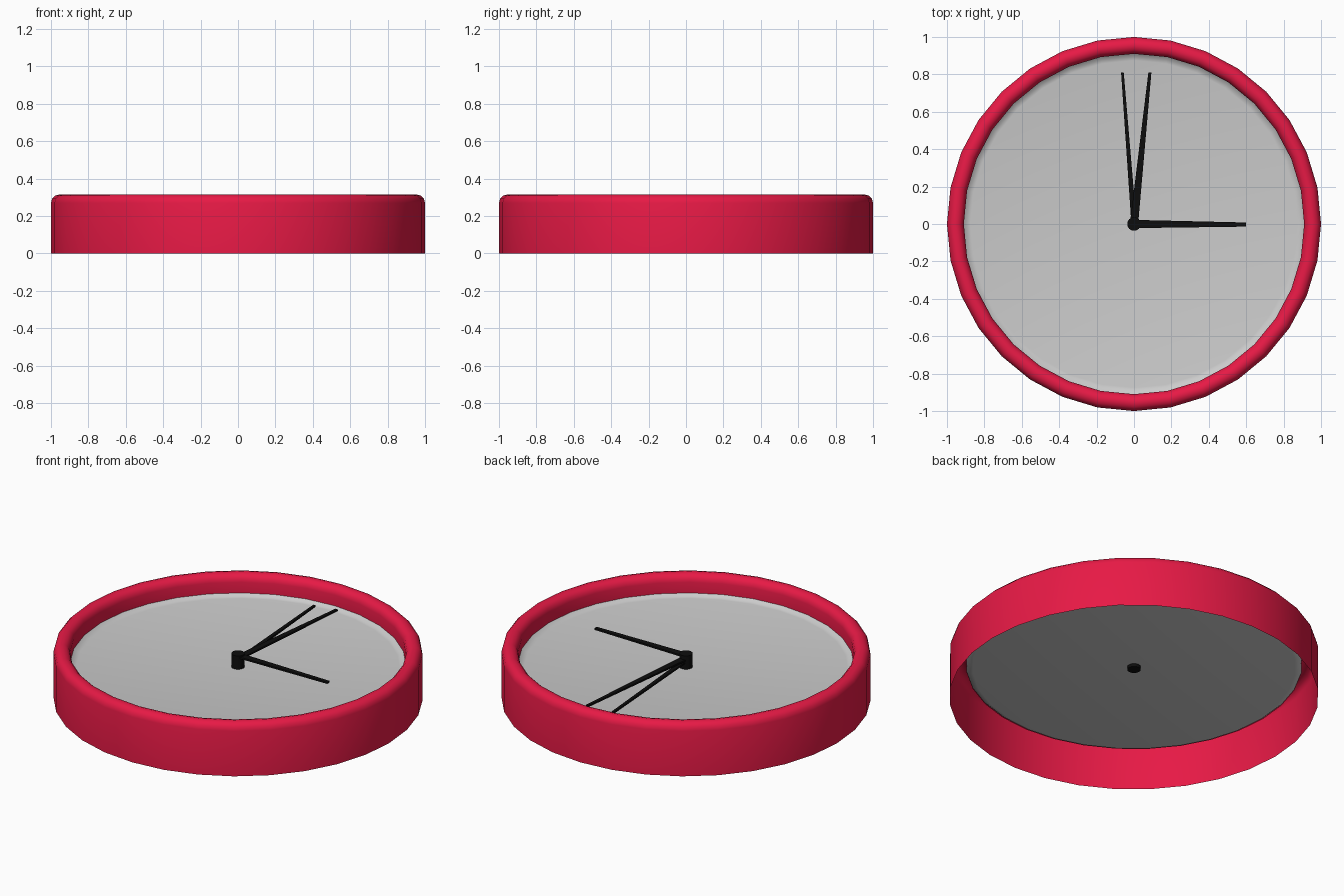
import bpy, bmesh, math

if "Cube" in bpy.data.objects:
    bpy.data.objects.remove(bpy.data.objects["Cube"])

SIDES = 32


def material(name, rgb):
    m = bpy.data.materials.new(name)
    m.diffuse_color = (*rgb, 1)
    m.use_nodes = True
    m.node_tree.nodes["Principled BSDF"].inputs["Base Color"].default_value = m.diffuse_color
    return m


red = material("red", (0.80, 0.01, 0.06))
black = material("black", (0.004, 0.004, 0.004))


def finish(name, bm, mat=None, smooth=True):
    bmesh.ops.recalc_face_normals(bm, faces=bm.faces)
    me = bpy.data.meshes.new(name)
    bm.to_mesh(me)
    bm.free()
    ob = bpy.data.objects.new(name, me)
    bpy.context.collection.objects.link(ob)
    if mat:
        me.materials.append(mat)
    if smooth:
        bpy.ops.object.select_all(action='DESELECT')
        ob.select_set(True)
        bpy.context.view_layer.objects.active = ob
        bpy.ops.object.shade_smooth_by_angle(angle=math.radians(50))
    return ob


def lathe(name, profile, sides, mat=None, caps=()):
    """Revolve (radius, z) points about z; caps lists ring indices to fill."""
    bm = bmesh.new()
    rings = []
    for r, z in profile:
        rings.append([bm.verts.new((r * math.cos(2 * math.pi * i / sides),
                                    r * math.sin(2 * math.pi * i / sides), z))
                      for i in range(sides)])
    for a, b in zip(rings, rings[1:]):
        for i in range(sides):
            j = (i + 1) % sides
            bm.faces.new((a[i], a[j], b[j], b[i]))
    for c in caps:
        bm.faces.new(rings[c])
    return finish(name, bm, mat)


def hand(name, tip, z, base_half, tip_half, thick=0.01):
    """Tapered flat bar from the centre to the tip."""
    length = math.hypot(*tip)
    ux, uy = tip[0] / length, tip[1] / length
    bm = bmesh.new()
    corners = [(0, -base_half), (length, -tip_half), (length, tip_half), (0, base_half)]
    verts = [bm.verts.new((l * ux - w * uy, l * uy + w * ux, z - thick / 2)) for l, w in corners]
    face = bm.faces.new(verts)
    out = bmesh.ops.extrude_face_region(bm, geom=[face])
    top = [v for v in out["geom"] if isinstance(v, bmesh.types.BMVert)]
    bmesh.ops.translate(bm, verts=top, vec=(0, 0, thick))
    return finish(name, bm, black, smooth=False)


# Case: thin outer wall, rounded lip, inner wall down to the dial, open below
lip = [(0.955 + 0.045 * math.cos(math.radians(a)), 0.27 + 0.045 * math.sin(math.radians(a)))
       for a in range(0, 181, 30)]
lathe("case_rim", [(1.0, 0.0)] + lip + [(0.91, 0.20)], SIDES, red)

# Dial with a slightly upturned edge
lathe("dial", [(0.875, 0.19), (0.895, 0.194), (0.912, 0.208)], SIDES, caps=(0,))

# Centre post and hands
lathe("centre_post", [(0.036, 0.172), (0.036, 0.27)], SIDES, black, caps=(0, 1))
hand("hour_hand", (0.6, -0.003), 0.257, 0.022, 0.011)
hand("minute_hand", (0.085, 0.81), 0.242, 0.022, 0.008)
hand("second_hand", (-0.062, 0.81), 0.227, 0.014, 0.007)
